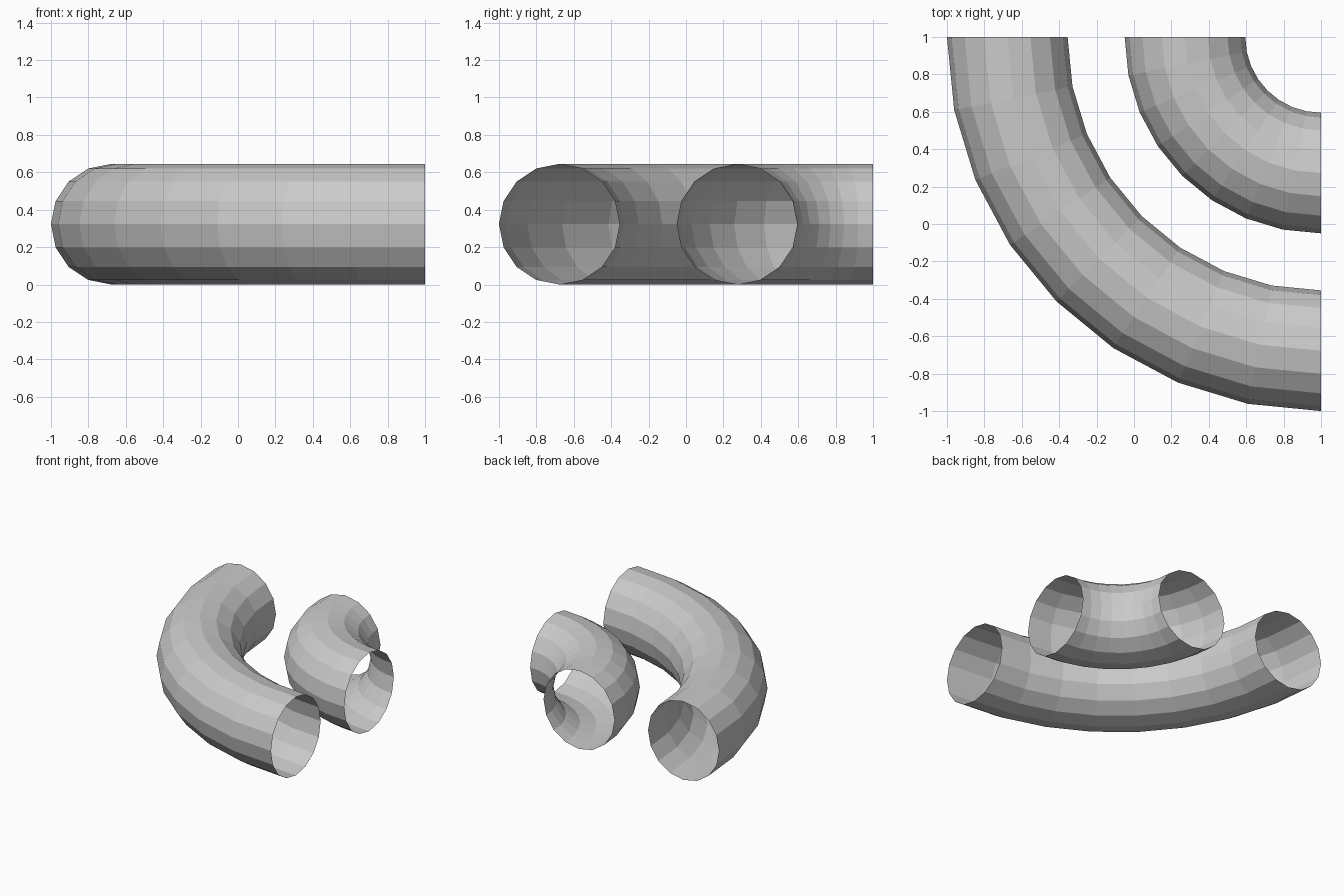
import bpy, bmesh, math
from mathutils import Matrix, Vector

if "Cube" in bpy.data.objects:
    bpy.data.objects.remove(bpy.data.objects["Cube"])

TUBE_R = 0.3225          # pipe radius
CORNER = Vector((1, 1, TUBE_R))  # shared centre of both bends


def pipe_bend(name, bend_r, sides=16, steps=8):
    """Open quarter-turn pipe swept around the shared corner."""
    bm = bmesh.new()
    # Ring in the XZ plane at the back end of the bend
    ring = Matrix.Translation(CORNER - Vector((bend_r, 0, 0))) @ Matrix.Rotation(math.pi / 2, 4, 'X')
    bmesh.ops.create_circle(bm, segments=sides, radius=TUBE_R, matrix=ring)
    # Sweep to the right end
    bmesh.ops.spin(bm, geom=bm.edges[:], cent=CORNER, axis=(0, 0, 1),
                   angle=math.pi / 2, steps=steps)
    bmesh.ops.recalc_face_normals(bm, faces=bm.faces)
    # Make sure the normals point away from the pipe's centre line
    f = max(bm.faces, key=lambda f: f.calc_center_median().z)
    if f.normal.z < 0:
        bmesh.ops.reverse_faces(bm, faces=bm.faces)
    mesh = bpy.data.meshes.new(name)
    bm.to_mesh(mesh)
    bm.free()
    obj = bpy.data.objects.new(name, mesh)
    bpy.context.collection.objects.link(obj)
    return obj


# Wide and tight bends
pipe_bend("outer_pipe_bend", 2 - TUBE_R)
pipe_bend("inner_pipe_bend", 1.05 - TUBE_R)
